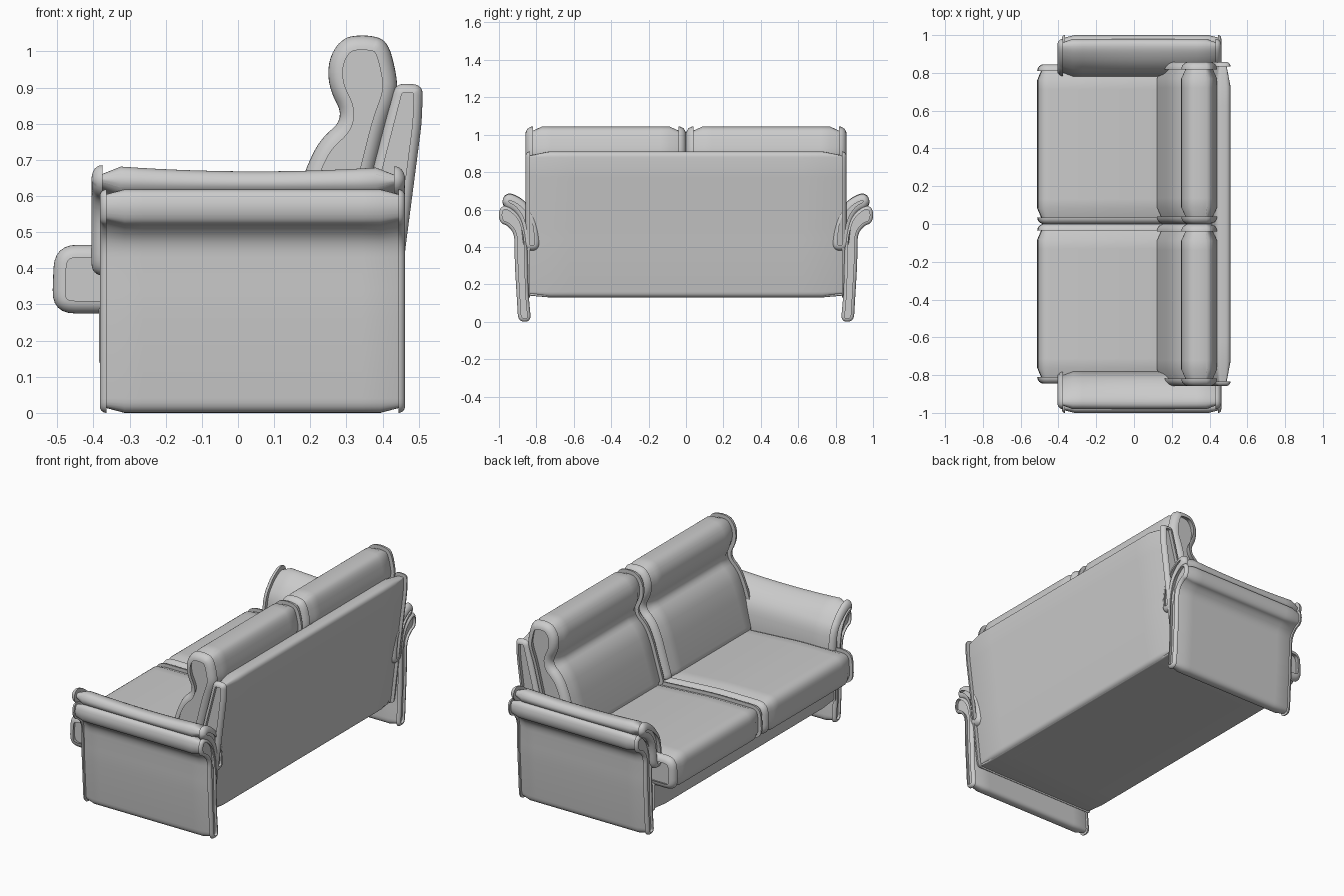
import bpy, bmesh, math
from mathutils import Vector

cube = bpy.data.objects.get("Cube")
if cube:
    bpy.data.objects.remove(cube)


def rounded(points, radius, steps=6):
    """Round each corner of a closed outline."""
    pts = [Vector(p) for p in points]
    out = []
    for i, p in enumerate(pts):
        a, b = pts[i - 1] - p, pts[(i + 1) % len(pts)] - p
        start = p + a.normalized() * min(radius, a.length * 0.48)
        end = p + b.normalized() * min(radius, b.length * 0.48)
        for k in range(steps + 1):
            t = k / steps
            out.append(start * (1 - t) ** 2 + p * 2 * t * (1 - t) + end * t * t)
    return out


def inset(points, depth):
    """Shrink an outline along its inward normals."""
    area = sum(points[i - 1].cross(p) for i, p in enumerate(points))
    side = 1 if area > 0 else -1
    out = []
    for i, p in enumerate(points):
        t = (points[(i + 1) % len(points)] - points[i - 1]).normalized()
        out.append(p + Vector((-t.y, t.x)) * side * depth)
    return out


def padded(name, outline, corner, axis, start, end, edge, mirror=1, warp=None):
    """Sweep an outline along an axis, with softly rounded ends."""
    profile = rounded(outline, corner)
    arc = [math.pi / 2 * k / 6 for k in range(7)]
    stations = [(start + edge * (1 - math.sin(a)), edge * (1 - math.cos(a))) for a in arc]
    stations += [(start + edge + (end - start - 2 * edge) * k / 16, 0) for k in range(1, 16)]
    stations += [(end - edge * (1 - math.sin(a)), edge * (1 - math.cos(a))) for a in reversed(arc)]
    bm = bmesh.new()
    rings = []
    for w, depth in stations:
        ring = []
        for u, v in inset(profile, depth):
            co = Vector((u, w, v)) if axis == "Y" else Vector((w, u, v))
            if warp:
                co = warp(co)
            co.y *= mirror
            ring.append(bm.verts.new(co))
        rings.append(ring)
    n = len(profile)
    for r, s in zip(rings, rings[1:]):
        for i in range(n):
            bm.faces.new((r[i - 1], r[i], s[i], s[i - 1]))
    bm.faces.new(rings[0])
    bm.faces.new(rings[-1])
    bmesh.ops.recalc_face_normals(bm, faces=bm.faces)
    mesh = bpy.data.meshes.new(name)
    bm.to_mesh(mesh)
    bm.free()
    obj = bpy.data.objects.new(name, mesh)
    bpy.context.collection.objects.link(obj)
    bpy.ops.object.select_all(action="DESELECT")
    obj.select_set(True)
    bpy.context.view_layer.objects.active = obj
    bpy.ops.object.shade_smooth_by_angle(angle=math.radians(40))
    return obj


def arm_sag(co):
    """Dip the middle of the armrest slightly."""
    if co.z > 0.6:
        co.z += 0.018 * ((co.x - 0.05) / 0.43) ** 2 * (co.z - 0.6) / 0.07
    return co


# Outlines: seat and back run along y, arms run along x
seat = [(-0.515, 0.275), (-0.508, 0.465), (-0.2, 0.465), (0.2, 0.44), (0.2, 0.275)]
back_cushion = [(0.11, 0.42), (0.185, 0.67), (0.225, 0.755), (0.295, 0.815),
                (0.25, 0.90), (0.25, 0.98), (0.29, 1.04), (0.36, 1.046), (0.415, 1.03),
                (0.44, 0.93), (0.44, 0.88), (0.41, 0.80), (0.36, 0.60), (0.34, 0.42)]
back_panel = [(0.30, 0.13), (0.33, 0.50), (0.375, 0.68), (0.435, 0.912), (0.512, 0.908),
              (0.508, 0.80), (0.465, 0.47), (0.425, 0.13)]
base = [(-0.385, 0.13), (-0.385, 0.30), (0.35, 0.38), (0.42, 0.13)]
side_panel = [(0.828, 0), (0.897, 0), (0.915, 0.30), (0.918, 0.47), (0.955, 0.515),
              (0.99, 0.525), (1.004, 0.57), (0.99, 0.618), (0.945, 0.618),
              (0.88, 0.56), (0.85, 0.46), (0.842, 0.15)]
arm_cushion = [(0.78, 0.38), (0.782, 0.48), (0.80, 0.57), (0.85, 0.63), (0.92, 0.668),
               (0.965, 0.668), (0.985, 0.635), (0.965, 0.605), (0.92, 0.59),
               (0.885, 0.53), (0.87, 0.38)]

# Shared frame
padded("base_frame", base, 0.02, "Y", -0.845, 0.845, 0.01)
padded("back_panel", back_panel, 0.03, "Y", -0.858, 0.858, 0.025)

# Matching halves
for half, m in (("near", -1), ("far", 1)):
    padded(half + "_seat_cushion", seat, 0.065, "Y", 0, 0.845, 0.035, m)
    padded(half + "_back_cushion", back_cushion, 0.05, "Y", 0, 0.858, 0.04, m)
    padded(half + "_side_panel", side_panel, 0.04, "X", -0.382, 0.462, 0.018, m)
    padded(half + "_arm_cushion", arm_cushion, 0.06, "X", -0.405, 0.462, 0.03, m, arm_sag)
